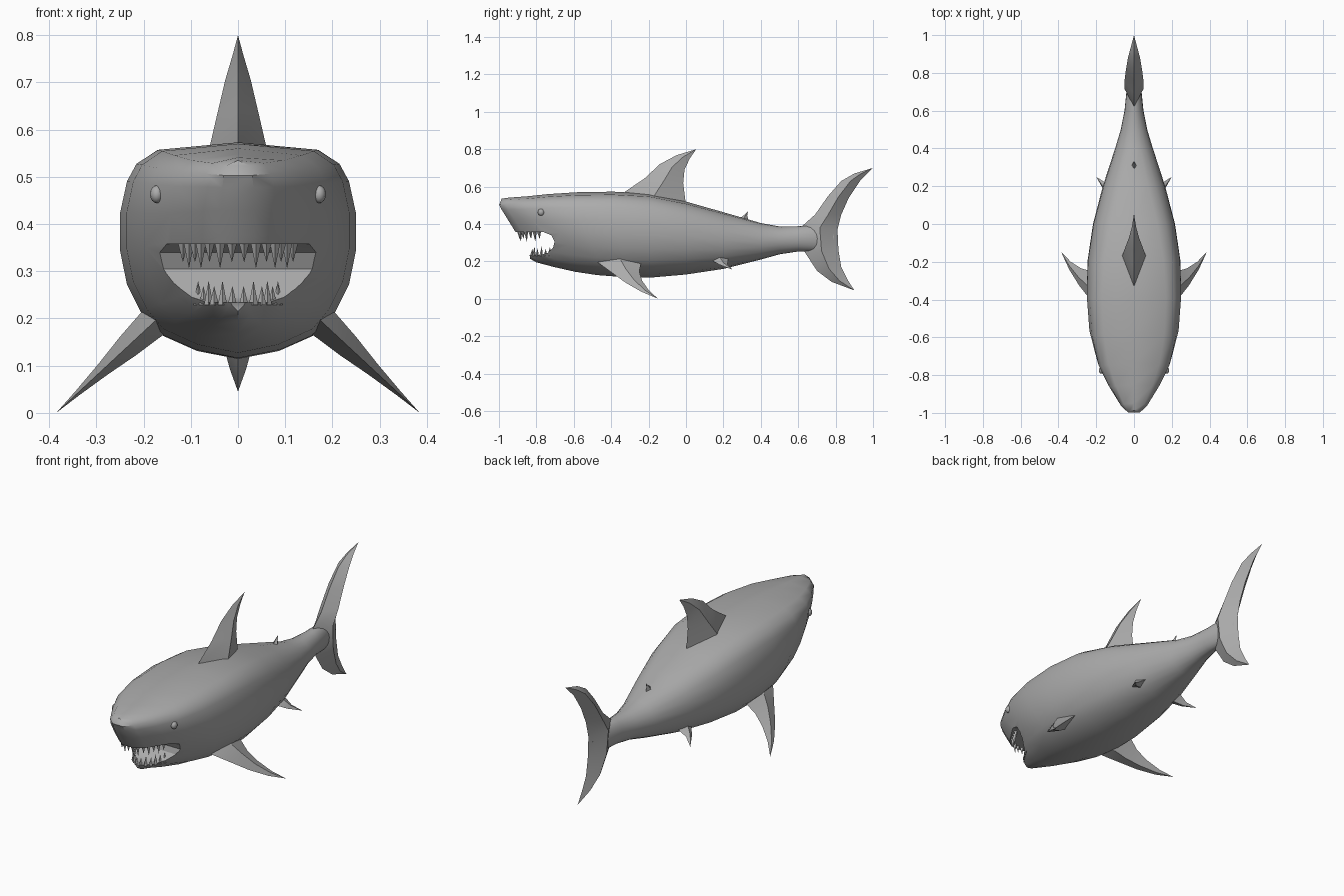
import bpy, bmesh, math
from mathutils import Vector

if "Cube" in bpy.data.objects:
    bpy.data.objects.remove(bpy.data.objects["Cube"])

grey = bpy.data.materials.new("shark grey")
grey.diffuse_color = (0.41, 0.41, 0.41, 1)
grey.use_nodes = True
grey.node_tree.nodes["Principled BSDF"].inputs["Base Color"].default_value = grey.diffuse_color


def finish(name, bm, angle=30):
    """Turn a bmesh into a shaded object."""
    bmesh.ops.remove_doubles(bm, verts=bm.verts, dist=0.0005)
    bmesh.ops.recalc_face_normals(bm, faces=bm.faces)
    me = bpy.data.meshes.new(name)
    bm.to_mesh(me)
    bm.free()
    me.materials.append(grey)
    ob = bpy.data.objects.new(name, me)
    bpy.context.collection.objects.link(ob)
    smooth(ob, angle)
    return ob


def smooth(ob, angle):
    bpy.ops.object.select_all(action='DESELECT')
    ob.select_set(True)
    bpy.context.view_layer.objects.active = ob
    bpy.ops.object.shade_smooth_by_angle(angle=math.radians(angle))


def loft(name, rings, angle=30):
    """Skin closed rings and cap both ends with left-right strips."""
    bm = bmesh.new()
    vs = [[bm.verts.new(p) for p in r] for r in rings]
    n = len(rings[0])
    for a, b in zip(vs, vs[1:]):
        for i in range(n):
            j = (i + 1) % n
            bm.faces.new((a[i], a[j], b[j], b[i]))
    for r in (vs[0], vs[-1]):
        for i in range(n // 2):
            f = list(dict.fromkeys((r[i], r[i + 1], r[n - i - 1], r[-i % n])))
            bm.faces.new(f)
    return finish(name, bm, angle)


# Body: half cross-section (width fraction, height fraction), top to belly
SECTION = [(0, 1), (.68, .965), (.86, .9), (.94, .82), (1, .67), (1, .5),
           (.94, .34), (.82, .21), (.67, .115), (.36, .04), (0, 0)]
# y, forward rake, half width, bottom, top, roundness
STATIONS = [(-1.0, 1, .035, .215, .535, 0), (-.965, 1, .08, .195, .541, 0),
            (-.87, 1, .142, .17, .548, 0), (-.76, 1, .198, .145, .56, 0),
            (-.6, .75, .236, .127, .57, 0), (-.4, .4, .25, .116, .573, 0),
            (-.2, .1, .245, .114, .562, .1), (0, 0, .217, .13, .52, .3),
            (.2, 0, .165, .16, .463, .6), (.4, 0, .1, .21, .405, 1),
            (.5, 0, .07, .238, .387, 1), (.6, 0, .05, .253, .388, 1),
            (.7, 0, .04, .255, .395, 1), (.79, 0, .012, .28, .37, 1)]


def rake(z):
    """How far the face slopes back below the snout tip."""
    return min((.5 - z) * .62, .165) if z < .5 else (z - .5) * .4


rings = []
for y, w, half, bot, top, e in STATIONS:
    side = []
    for i, (fx, fz) in enumerate(SECTION):
        a = math.pi * i / 10
        fx = fx * (1 - e) + math.sin(a) * e
        fz = fz * (1 - e) + (.5 + .5 * math.cos(a)) * e
        z = bot + fz * (top - bot)
        side.append((half * fx, y + w * rake(z), z))
    rings.append(side + [(-x, yy, z) for x, yy, z in side[-2:0:-1]])
body = loft("body", rings, 40)

# Mouth: side profile cut straight across the head
MOUTH = [(-1.1, .358), (-.765, .358), (-.72, .34), (-.703, .305),
         (-.71, .275), (-.74, .245), (-.78, .234), (-1.1, .234)]
bm = bmesh.new()
ends = [[bm.verts.new((x, y, z)) for y, z in MOUTH] for x in (-.4, .4)]
for i in range(len(MOUTH)):
    j = (i + 1) % len(MOUTH)
    bm.faces.new((ends[0][i], ends[0][j], ends[1][j], ends[1][i]))
for end in ends:
    bm.faces.new(end)
cutter = finish("mouth_cutter", bm)
cutter.hide_render = True
mod = body.modifiers.new("mouth", 'BOOLEAN')
mod.operation, mod.solver, mod.object = 'DIFFERENCE', 'EXACT', cutter
bpy.context.view_layer.objects.active = body
bpy.ops.object.modifier_apply(modifier="mouth")
bpy.data.objects.remove(cutter)
smooth(body, 40)


def fin(name, rows, base=(0, 0), direction=(0, 1), sx=1):
    """Diamond-section fin; rows are lead y, lead h, trail y, trail h, half thickness."""
    bx, bz = base
    d = Vector(direction).normalized()

    def put(y, h, n):
        return (sx * (bx + d.x * h + d.y * n), y, bz + d.y * h - d.x * n)
    loft(name, [[put(ly, lh, 0), put((ly + ty) / 2, (lh + th) / 2, t),
                 put(ty, th, 0), put((ly + ty) / 2, (lh + th) / 2, -t)]
                for ly, lh, ty, th, t in rows], 30)


# Fins on the centre line
fin("dorsal_fin", [(-.36, .49, 0, .49, .07), (-.33, .57, -.005, .54, .062),
                   (-.22, .645, -.015, .62, .044), (-.14, .72, -.008, .69, .027),
                   (-.05, .768, .02, .75, .011), (.055, .8, .055, .8, 0)])
fin("second_dorsal_fin", [(.265, .415, .335, .415, .016),
                          (.31, .447, .327, .447, .008), (.332, .468, .332, .468, 0)])
fin("tail_fin", [(.9, .045, .9, .045, 0), (.78, .09, .865, .1, .018),
                 (.7, .15, .83, .17, .035), (.635, .25, .815, .26, .046),
                 (.62, .388, .81, .37, .05), (.69, .45, .83, .45, .05),
                 (.76, .55, .87, .54, .043), (.83, .63, .93, .63, .032),
                 (.9, .67, .965, .665, .018), (1, .7, 1, .7, 0)])

# Upper and lower lip lines (half, from the middle outwards)
UPPER = [(0, -.895), (.033, -.89), (.073, -.865), (.123, -.775)]
LOWER = [(0, -.828), (.024, -.822), (.052, -.795), (.09, -.72)]


def along(path, t):
    """Point at fraction t of a polyline's length."""
    pts = [Vector(p) for p in path]
    left = t * sum((b - a).length for a, b in zip(pts, pts[1:]))
    for a, b in zip(pts, pts[1:]):
        if left <= (b - a).length:
            return a.lerp(b, left / (b - a).length)
        left -= (b - a).length
    return pts[-1]


def teeth(name, path, z, count, height, radius):
    """Row of four-sided spikes following both halves of a lip."""
    bm = bmesh.new()
    for s in (-1, 1):
        for k in range(count):
            p = along(path, (k + .5) / count)
            h = height * (1 if k % 2 else .75)
            root = z - math.copysign(.006, h)
            ring = [bm.verts.new((s * p.x + radius * math.cos(a),
                                  p.y + radius * math.sin(a), root))
                    for a in (math.pi * q / 2 for q in range(4))]
            tip = bm.verts.new((s * p.x, p.y + .004, z + h))
            bm.faces.new(ring)
            for q in range(4):
                bm.faces.new((ring[q], ring[(q + 1) % 4], tip))
    finish(name, bm, 20)


teeth("upper_teeth", UPPER, .358, 7, -.052, .012)
teeth("lower_teeth", LOWER, .234, 6, .046, .010)

# Paired parts
for sx, side in ((1, "left"), (-1, "right")):
    fin(side + "_pectoral_fin",
        [(-.49, -.05, -.23, -.05, .034), (-.47, .01, -.24, .01, .034),
         (-.395, .09, -.25, .08, .026), (-.325, .165, -.235, .15, .015),
         (-.24, .237, -.2, .225, .006), (-.15, .293, -.15, .293, 0)],
        (.17, .2), (.215, -.2), sx)
    fin(side + "_pelvic_fin",
        [(.12, -.03, .23, -.03, .024), (.13, 0, .225, 0, .022),
         (.18, .05, .222, .045, .011), (.25, .097, .25, .097, 0)],
        (.12, .21), (.08, -.055), sx)
    # Eye
    bm = bmesh.new()
    bmesh.ops.create_uvsphere(bm, u_segments=12, v_segments=8, radius=.018)
    for v in bm.verts:
        v.co = (sx * (.172 + v.co.x * .8), -.775 + v.co.y, .463 + v.co.z * 1.05)
    finish(side + "_eye", bm, 60)
